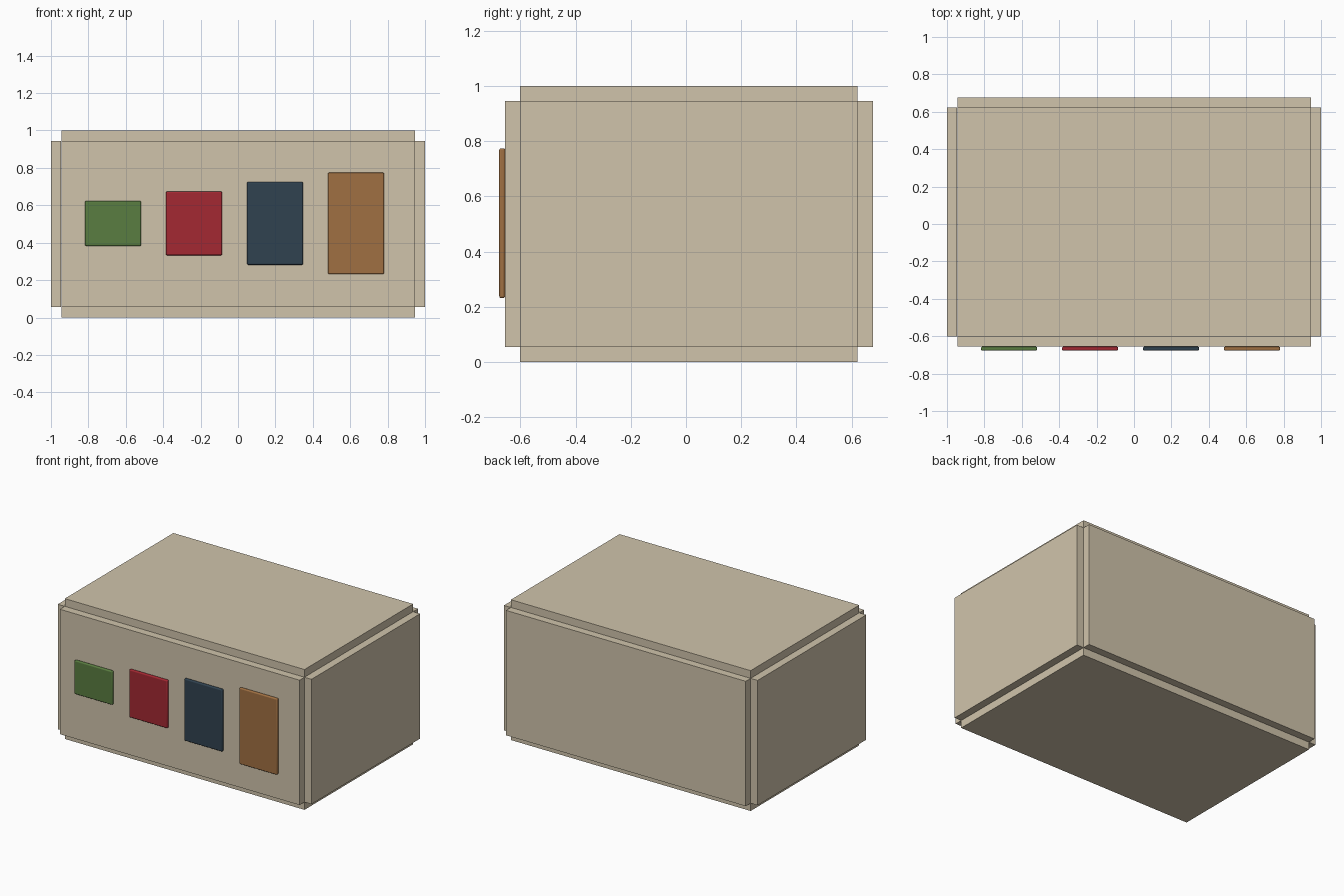
import bpy

if "Cube" in bpy.data.objects:
    bpy.data.objects.remove(bpy.data.objects["Cube"])


def material(name, rgb):
    """Material from an sRGB 0-255 colour."""
    m = bpy.data.materials.new(name)
    m.diffuse_color = [((c / 255 + 0.055) / 1.055) ** 2.4 for c in rgb] + [1]
    m.use_nodes = True
    m.node_tree.nodes["Principled BSDF"].inputs["Base Color"].default_value = m.diffuse_color
    return m


def box(name, lo, hi, mat, bevel=0):
    """Box between two corners, optionally with rounded edges."""
    centre = [(a + b) / 2 for a, b in zip(lo, hi)]
    bpy.ops.mesh.primitive_cube_add(size=1, location=centre)
    ob = bpy.context.object
    ob.name = name
    ob.scale = [b - a for a, b in zip(lo, hi)]
    bpy.ops.object.transform_apply(location=False, rotation=False, scale=True)
    ob.data.materials.append(mat)
    if bevel:
        mod = ob.modifiers.new("rounded_edges", "BEVEL")
        mod.width = bevel
        mod.segments = 3
        bpy.ops.object.shade_smooth_by_angle()
    return ob


# Outer limits of the case and panel thickness
LO, HI, T = (-1, -0.656, 0), (1, 0.677, 1), 0.055
board = material("board", (208, 196, 171))

# Six panels meeting only at their inner edges, leaving stepped notches
names = (("left_panel", "right_panel"),
         ("front_panel", "back_panel"),
         ("bottom_panel", "top_panel"))
for axis, pair in enumerate(names):
    for side, name in enumerate(pair):
        lo = [v + T for v in LO]
        hi = [v - T for v in HI]
        if side:
            lo[axis], hi[axis] = HI[axis] - T, HI[axis]
        else:
            lo[axis], hi[axis] = LO[axis], LO[axis] + T
        box(name, lo, hi, board)

# Row of four coloured plates on the front, growing taller to the right
colours = (("green", (90, 125, 65)), ("red", (163, 40, 50)),
           ("navy", (48, 66, 80)), ("brown", (160, 112, 66)))
for i, (name, rgb) in enumerate(colours):
    x = -0.668 + 0.433 * i
    h = 0.12 + 0.0505 * i
    box(name + "_plate", (x - 0.15, -0.677, 0.503 - h),
        (x + 0.15, -0.656, 0.503 + h), material(name, rgb), bevel=0.007)
